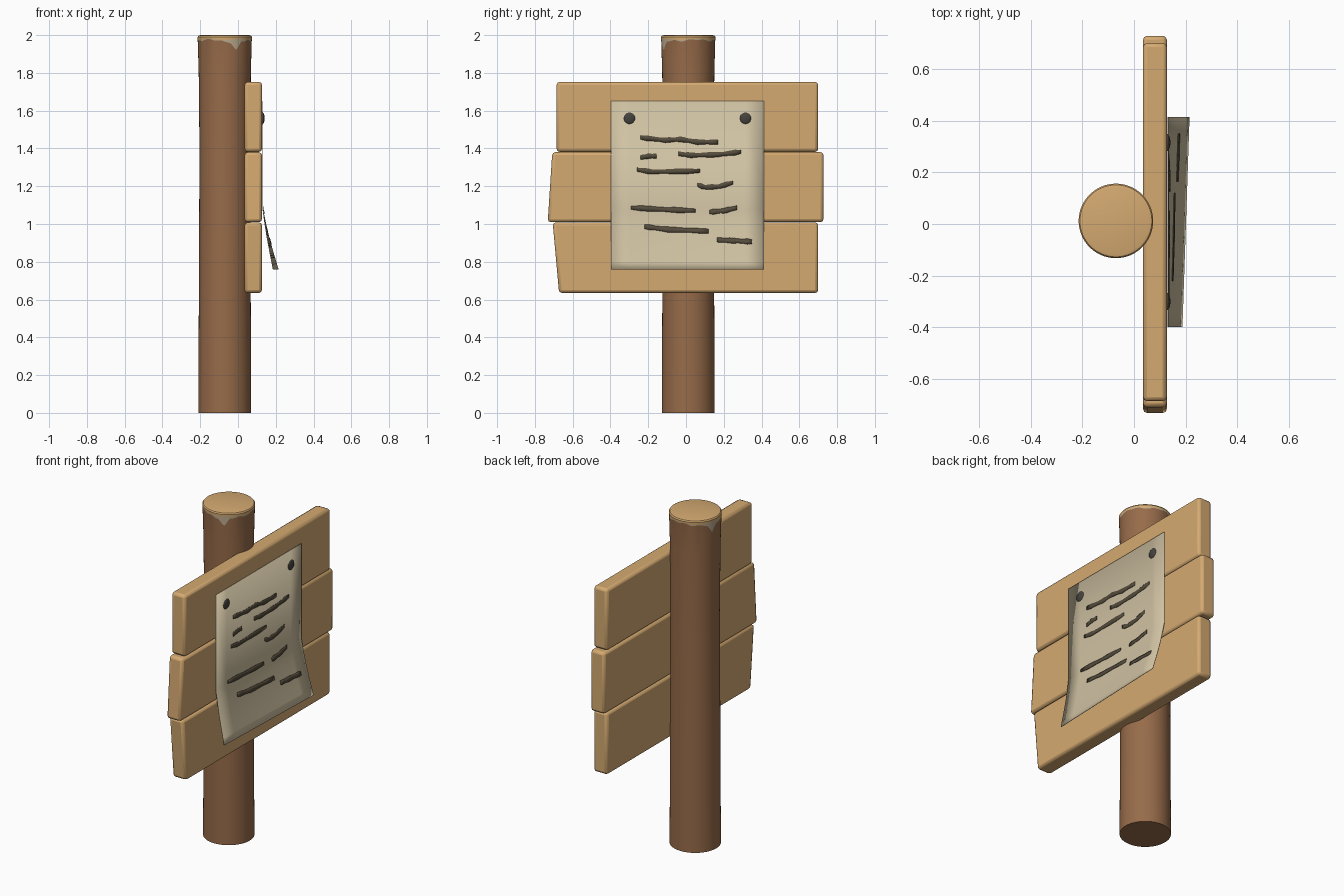
import bpy, bmesh, math
from mathutils import Vector

if "Cube" in bpy.data.objects:
    bpy.data.objects.remove(bpy.data.objects["Cube"])


def mat(name, rgb):
    m = bpy.data.materials.new(name)
    m.diffuse_color = (*rgb, 1)
    m.use_nodes = True
    m.node_tree.nodes["Principled BSDF"].inputs["Base Color"].default_value = m.diffuse_color
    return m


BARK = mat("brown bark", (0.31, 0.148, 0.068))
WOOD = mat("light wood", (0.66, 0.40, 0.165))
PALE = mat("pale under-bark", (0.50, 0.41, 0.27))
PAPER = mat("paper", (0.63, 0.54, 0.365))
INK = mat("ink", (0.09, 0.072, 0.045))
IRON = mat("dark iron", (0.06, 0.056, 0.048))


def make(name, verts, faces, mats, idx=None, angle=35):
    me = bpy.data.meshes.new(name)
    me.from_pydata(verts, [], faces)
    for m in mats:
        me.materials.append(m)
    if idx:
        for p, i in zip(me.polygons, idx):
            p.material_index = i
    bm = bmesh.new()
    bm.from_mesh(me)
    bmesh.ops.recalc_face_normals(bm, faces=bm.faces)
    bm.to_mesh(me)
    bm.free()
    ob = bpy.data.objects.new(name, me)
    bpy.context.collection.objects.link(ob)
    bpy.ops.object.select_all(action='DESELECT')
    ob.select_set(True)
    bpy.context.view_layer.objects.active = ob
    bpy.ops.object.shade_smooth_by_angle(angle=math.radians(angle))
    return ob


# Post: stacked rings, with a ragged bark edge and drips of pale wood near the top
N, CX, CY = 96, -0.07, 0.012


def bump(t, deg, width):
    d = (t - math.radians(deg) + math.pi) % (2 * math.pi) - math.pi
    return max(0.0, 1 - abs(d) / width)


def bark_edge(t):
    return (1.973 + 0.004 * math.sin(5 * t) + 0.003 * math.sin(11 * t + 1)
            - 0.045 * bump(t, -65, 0.22) - 0.05 * bump(t, 165, 0.22)
            - 0.015 * bump(t, -65, 0.6) - 0.015 * bump(t, 165, 0.6))


def wood_edge(t):
    return max(bark_edge(t) + 0.003, 1.977 + 0.003 * math.sin(5 * t))


rings = [(lambda t: 0.0, 0.140), (lambda t: 0.7, 0.137), (lambda t: 1.4, 0.134),
         (lambda t: 1.8, 0.138), (bark_edge, 0.143), (wood_edge, 0.1435),
         (lambda t: 1.990, 0.144), (lambda t: 1.997, 0.139), (lambda t: 2.0, 0.128)]
ring_mat = [0, 0, 0, 0, 2, 1, 1, 1]
v, f, mi = [], [], []
for zf, r in rings:
    for i in range(N):
        t = 2 * math.pi * i / N
        v.append((CX + r * math.cos(t), CY + r * math.sin(t), zf(t)))
for k in range(len(rings) - 1):
    for i in range(N):
        j = (i + 1) % N
        f.append((k * N + i, k * N + j, (k + 1) * N + j, (k + 1) * N + i))
        mi.append(ring_mat[k])
f += [tuple(range(N)), tuple(range((len(rings) - 1) * N, len(rings) * N))]
mi += [0, 1]
make("post", v, f, [BARK, WOOD, PALE], mi)

# Planks: bevelled boards with slanted ends (z0, z1, left bottom, left top, right bottom, right top)
planks = {"top_plank": (1.382, 1.752, -0.685, -0.685, 0.70, 0.70),
          "middle_plank": (1.010, 1.380, -0.732, -0.708, 0.728, 0.728),
          "bottom_plank": (0.635, 1.008, -0.672, -0.706, 0.70, 0.70)}
for name, (z0, z1, lb, lt, rb, rt) in planks.items():
    outline = [(lb, z0), (rb, z0), (rt, z1), (lt, z1)]
    v = [(x, y, z) for x in (0.035, 0.127) for y, z in outline]
    f = [(0, 1, 2, 3), (4, 5, 6, 7)] + [(i, (i + 1) % 4, 4 + (i + 1) % 4, 4 + i) for i in range(4)]
    ob = make(name, v, f, [WOOD], angle=50)
    b = ob.modifiers.new("bevel", 'BEVEL')
    b.width, b.segments = 0.016, 2

# Paper: flat at the top, lower edge curling away from the planks
curl = [(1.65, 0.0), (1.08, 0.0), (1.00, 0.011), (0.93, 0.022), (0.86, 0.035), (0.80, 0.047), (0.76, 0.055)]
YL, YR = -0.398, 0.414


def paper_x(y, z):
    s = 1 + 0.5 * (y - YL) / (YR - YL)
    for (za, xa), (zb, xb) in zip(curl, curl[1:]):
        if z >= zb:
            return 0.131 + s * (xa + (xb - xa) * (za - z) / (za - zb))
    return 0.131 + s * curl[-1][1]


C = 8
cols = [YL + (YR - YL) * i / C for i in range(C + 1)]
v = [(paper_x(y, z), y, z) for z, _ in curl for y in cols]
f = [(a, a + 1, a + C + 2, a + C + 1)
     for r in range(len(curl) - 1) for a in range(r * (C + 1), r * (C + 1) + C)]
sheet = make("paper_notice", v, f, [PAPER], angle=60)
s = sheet.modifiers.new("thickness", 'SOLIDIFY')
s.thickness, s.offset = 0.003, 0

# Scribbles: thin wavy ribbons following the paper
strokes = [
    [(-0.24, 1.458), (-0.11, 1.444), (-0.03, 1.449), (0.06, 1.434), (0.17, 1.434)],
    [(-0.24, 1.352), (-0.20, 1.360), (-0.155, 1.360)],
    [(-0.04, 1.372), (0.03, 1.364), (0.17, 1.368), (0.29, 1.382)],
    [(-0.26, 1.288), (-0.18, 1.277), (0.075, 1.281)],
    [(0.06, 1.208), (0.10, 1.195), (0.17, 1.198), (0.25, 1.220)],
    [(-0.29, 1.086), (-0.10, 1.076), (0.05, 1.070)],
    [(0.125, 1.064), (0.20, 1.070), (0.27, 1.086)],
    [(-0.22, 0.986), (-0.10, 0.971), (0.12, 0.962)],
    [(0.165, 0.916), (0.25, 0.912), (0.35, 0.906)]]
for n, pts in enumerate(strokes):
    dense = []
    for (ya, za), (yb, zb) in zip(pts, pts[1:]):
        dense += [(ya + (yb - ya) * k / 4, za + (zb - za) * k / 4) for k in range(4)]
    dense.append(pts[-1])
    v = []
    for k, (y, z) in enumerate(dense):
        h = 0.013 + 0.002 * math.sin(1.7 * k + n)
        if k in (0, len(dense) - 1):
            h *= 0.8
        for zz in (z + h, z - h):
            v.append((paper_x(y, zz) + 0.004, y, zz))
    f = [(2 * k, 2 * k + 1, 2 * k + 3, 2 * k + 2) for k in range(len(dense) - 1)]
    ob = make(f"scribble_{n + 1}", v, f, [INK])
    s = ob.modifiers.new("thickness", 'SOLIDIFY')
    s.thickness, s.offset = 0.002, 0

# Nails: flattened round heads at the paper's upper corners
for name, y in (("left_nail", -0.30), ("right_nail", 0.315)):
    bpy.ops.mesh.primitive_uv_sphere_add(segments=20, ring_count=12, radius=0.033, location=(0.127, y, 1.56))
    ob = bpy.context.object
    ob.name = name
    ob.scale = (0.42, 1, 1)
    ob.data.materials.append(IRON)
    bpy.ops.object.shade_smooth_by_angle(angle=math.radians(40))
